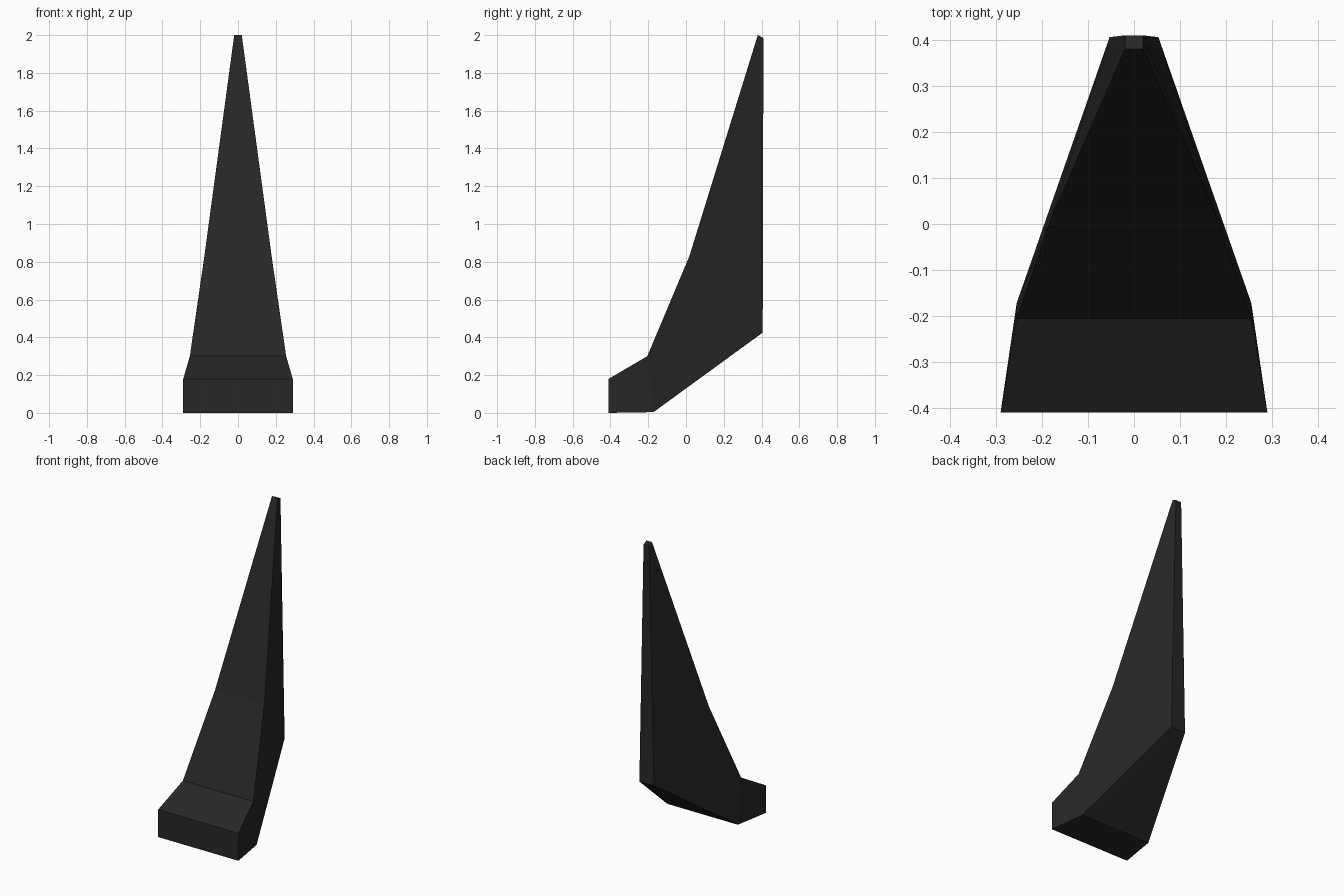
import bpy, bmesh

if "Cube" in bpy.data.objects:
    bpy.data.objects.remove(bpy.data.objects["Cube"])

# Single near-black colour
dark = bpy.data.materials.new("near_black")
dark.diffuse_color = (0.02, 0.02, 0.02, 1)
dark.use_nodes = True
dark.node_tree.nodes["Principled BSDF"].inputs["Base Color"].default_value = dark.diffuse_color

# Sections from toe to tip: front/top edge, then underside/back edge, each (half width, y, z)
sections = [
    ((0.29, -0.41, 0.18), (0.29, -0.41, 0.0)),
    ((0.255, -0.205, 0.30), (0.255, -0.172, 0.004)),
    ((0.178, 0.018, 0.83), (0.053, 0.406, 0.425)),
    ((0.02, 0.38, 2.0), (0.02, 0.41, 1.985)),
]

# Tapered fin: loft the sections and cap both ends
bm = bmesh.new()
rings = []
for (w1, y1, z1), (w2, y2, z2) in sections:
    rings.append([bm.verts.new(p) for p in
                  ((-w1, y1, z1), (w1, y1, z1), (w2, y2, z2), (-w2, y2, z2))])
for a, b in zip(rings, rings[1:]):
    for i in range(4):
        j = (i + 1) % 4
        bm.faces.new((a[i], a[j], b[j], b[i]))
bm.faces.new(rings[0])
bm.faces.new(rings[-1])
bmesh.ops.recalc_face_normals(bm, faces=bm.faces)

mesh = bpy.data.meshes.new("tapered_fin")
bm.to_mesh(mesh)
bm.free()
mesh.materials.append(dark)
fin = bpy.data.objects.new("tapered_fin", mesh)
bpy.context.collection.objects.link(fin)
